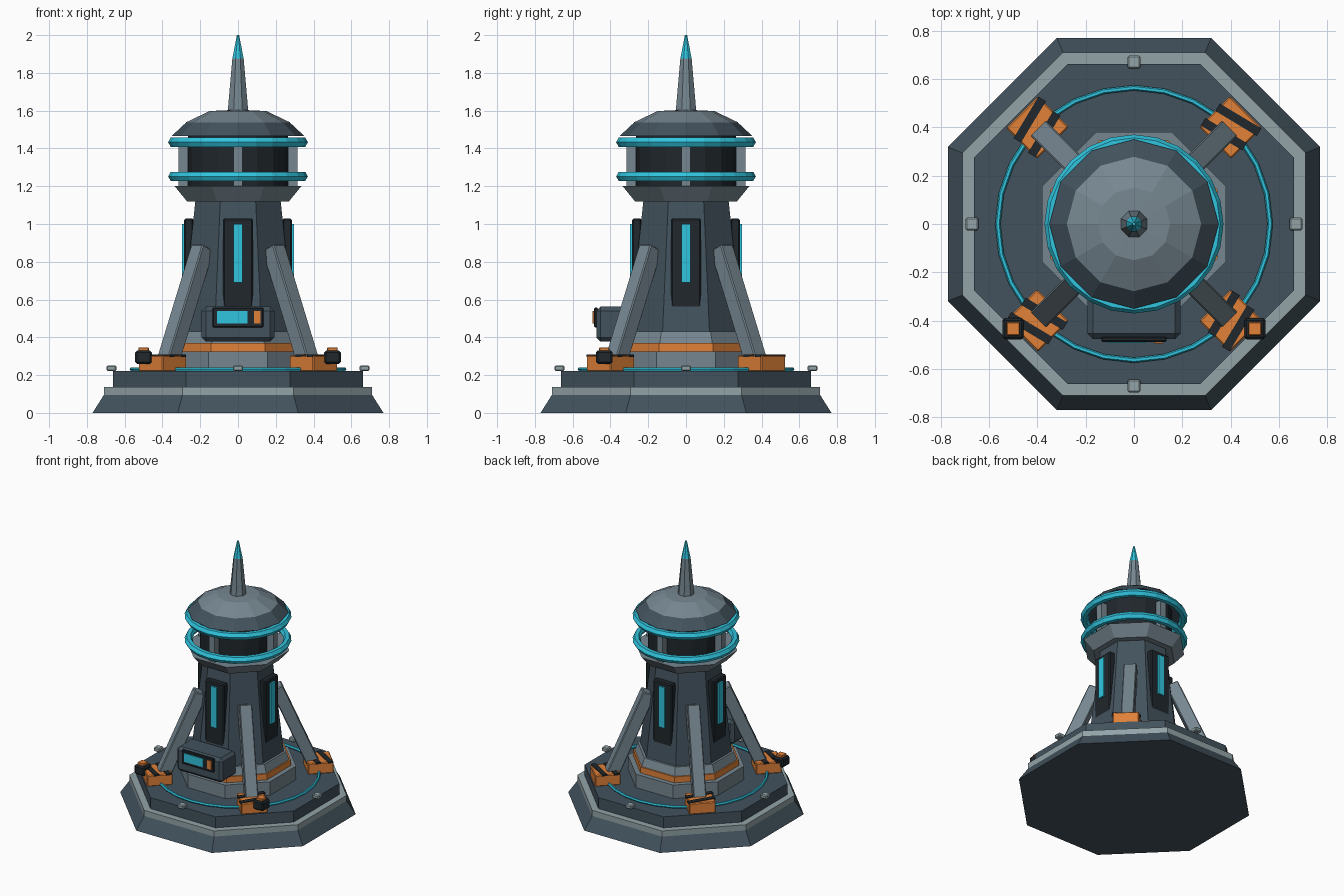
import bpy, bmesh
from math import cos, sin, pi, radians
from mathutils import Vector, Matrix

if "Cube" in bpy.data.objects:
    bpy.data.objects.remove(bpy.data.objects["Cube"])

COLORS = {
    "slate": (0.055, 0.085, 0.11), "dark": (0.014, 0.02, 0.025),
    "steel": (0.18, 0.24, 0.28), "trim": (0.29, 0.37, 0.39),
    "cyan": (0.03, 0.56, 0.74), "orange": (0.75, 0.22, 0.04),
}
MATS = {}
for key, rgb in COLORS.items():
    MATS[key] = bpy.data.materials.new(key)
    MATS[key].diffuse_color = (*rgb, 1)


def finish(name, bm, color, matrix=None):
    bmesh.ops.recalc_face_normals(bm, faces=bm.faces)
    me = bpy.data.meshes.new(name)
    bm.to_mesh(me)
    bm.free()
    me.materials.append(MATS[color])
    ob = bpy.data.objects.new(name, me)
    bpy.context.collection.objects.link(ob)
    if matrix is not None:
        ob.matrix_world = matrix
    return ob


def lathe(name, sides, profile, color, octagon=False):
    """Closed stack of polygon rings; octagon radii are measured to the flats."""
    bm = bmesh.new()
    off = pi / sides if octagon else pi / 2
    k = 1 / cos(pi / sides) if octagon else 1
    rings = [[bm.verts.new((r * k * cos(off + 2 * pi * i / sides),
                            r * k * sin(off + 2 * pi * i / sides), z))
              for i in range(sides)] for r, z in profile]
    for a, b in zip(rings, rings[1:]):
        for i in range(sides):
            j = (i + 1) % sides
            bm.faces.new((a[i], a[j], b[j], b[i]))
    bm.faces.new(rings[0])
    bm.faces.new(rings[-1])
    return finish(name, bm, color)


def box(name, center, size, color, matrix=Matrix(), bevel=0.0):
    bm = bmesh.new()
    bmesh.ops.create_cube(bm, size=1)
    bmesh.ops.scale(bm, vec=size, verts=bm.verts)
    if bevel:
        bmesh.ops.bevel(bm, geom=bm.edges[:], offset=bevel, segments=1, affect='EDGES')
    return finish(name, bm, color, matrix @ Matrix.Translation(center))


def ring(name, major, minor, z, segs):
    bpy.ops.mesh.primitive_torus_add(major_radius=major, minor_radius=minor, location=(0, 0, z),
                                     major_segments=segs, minor_segments=6)
    ob = bpy.context.object
    ob.name = name
    ob.data.materials.append(MATS["cyan"])


# octagonal base and deck
lathe("base_skirt", 8, [(0.77, 0), (0.71, 0.095)], "slate", True)
lathe("base_trim", 8, [(0.71, 0.095), (0.71, 0.138)], "trim", True)
lathe("deck", 8, [(0.662, 0.13), (0.662, 0.222)], "slate", True)
ring("deck_light_ring", 0.563, 0.011, 0.232, 28)

# pedestal
lathe("pedestal_lower", 8, [(0.38, 0.22), (0.38, 0.325)], "steel", True)
lathe("pedestal_band", 8, [(0.345, 0.32), (0.345, 0.37)], "orange", True)
lathe("pedestal_upper", 8, [(0.335, 0.37), (0.315, 0.43)], "steel", True)

# tower shaft, collar and observation band
lathe("tower_shaft", 8, [(0.30, 0.42), (0.225, 1.13)], "slate", True)
lathe("collar", 8, [(0.27, 1.12), (0.335, 1.20)], "steel", True)
lathe("window_band", 16, [(0.265, 1.19), (0.265, 1.47)], "dark")
ring("lower_halo", 0.342, 0.028, 1.252, 24)
ring("upper_halo", 0.342, 0.028, 1.433, 24)

# roof and spire
lathe("roof_eave", 12, [(0.35, 1.467), (0.275, 1.537)], "slate")
lathe("roof_cap", 12, [(0.278, 1.537), (0.15, 1.598), (0.04, 1.603)], "steel")
lathe("spire", 8, [(0.055, 1.59), (0.03, 1.875)], "steel", True)
lathe("spire_tip", 8, [(0.03, 1.875), (0.006, 2.0)], "cyan", True)

# parts repeated on the four flat sides
for i, side in enumerate(("front", "right", "back", "left")):
    m = Matrix.Rotation(i * pi / 2, 4, 'Z')
    box(side + "_panel", (0, -0.26, 0.785), (0.16, 0.05, 0.49), "dark", m, 0.008)
    box(side + "_panel_light", (0, -0.287, 0.845), (0.05, 0.02, 0.31), "cyan", m)
    box(side + "_window_post", (0, -0.29, 1.31), (0.05, 0.052, 0.24), "steel", m)
    box(side + "_deck_clip", (0, -0.67, 0.236), (0.052, 0.052, 0.03), "trim", m, 0.006)

# diagonal struts with striped feet
for i, corner in enumerate(("front_right", "back_right", "back_left", "front_left")):
    m = Matrix.Rotation(radians(-45 + 90 * i), 4, 'Z')
    low, high = Vector((0.53, 0, 0.26)), Vector((0.265, 0, 0.875))
    axis = high - low
    tilt = m @ Matrix.Translation((low + high) / 2) @ axis.to_track_quat('Z', 'Y').to_matrix().to_4x4()
    box(corner + "_strut", (0, 0, 0), (0.09, 0.09, axis.length), "steel", tilt, 0.006)
    box(corner + "_foot", (0.565, 0, 0.262), (0.18, 0.185, 0.085), "orange", m, 0.006)
    for n, r in enumerate((0.525, 0.61)):
        slant = m @ Matrix.Translation((r, 0, 0.303)) @ Matrix.Rotation(radians(14), 4, 'Z')
        box(f"{corner}_foot_stripe_{n + 1}", (0, 0, 0), (0.036, 0.2, 0.012), "dark", slant)

# front warning lamps
for s, side in ((-1, "left"), (1, "right")):
    box(side + "_lamp_housing", (0.5 * s, -0.433, 0.295), (0.088, 0.088, 0.07), "dark", bevel=0.01)
    box(side + "_lamp", (0.5 * s, -0.433, 0.333), (0.055, 0.055, 0.028), "orange", bevel=0.004)

# control console
box("console", (0, -0.38, 0.47), (0.385, 0.19, 0.185), "slate", bevel=0.022)
box("console_face", (0, -0.477, 0.505), (0.27, 0.02, 0.105), "dark", bevel=0.005)
box("console_screen", (-0.03, -0.487, 0.507), (0.16, 0.012, 0.065), "cyan")
box("console_button", (0.102, -0.487, 0.507), (0.036, 0.014, 0.065), "orange")

for m in bpy.data.materials:
    if m.users and not m.is_grease_pencil:
        m.use_nodes = True
        m.node_tree.nodes["Principled BSDF"].inputs["Base Color"].default_value = m.diffuse_color
